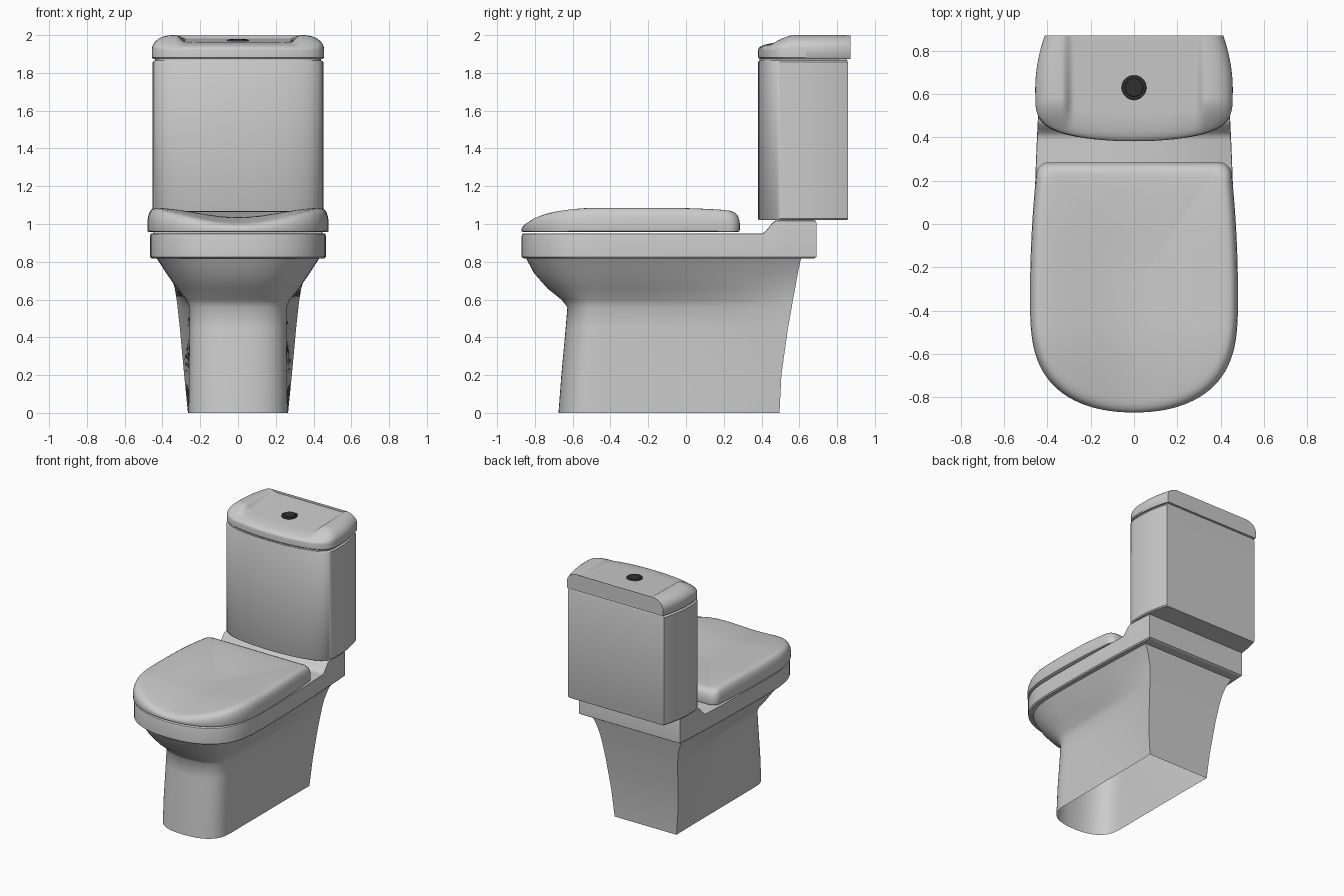
import bpy, bmesh
from math import sin, cos, pi, radians, sqrt

if "Cube" in bpy.data.objects:
    bpy.data.objects.remove(bpy.data.objects["Cube"])


def clamp(t):
    return max(0.0, min(1.0, t))


def smooth(t):
    t = clamp(t)
    return t * t * (3 - 2 * t)


def outline(w, wb, yf, yb, ys, px=2.2, py=3.2, r=0.0, k=2.0, ns=24, nf=24):
    """Symmetric D shape: flat back, slightly tapered sides, superellipse front."""
    half = [(wb - r + r * sin(a), yb - r + r * cos(a))
            for a in [i * pi / 12 for i in range(7)]] if r else [(wb, yb)]
    for i in range(1, ns):
        t = 1 - i / ns
        half.append((w + (wb - w) * t ** k, ys + (yb - r - ys) * t))
    for i in range(nf):
        a = i / nf * pi / 2
        half.append((w * cos(a) ** (2 / px), ys - (ys - yf) * sin(a) ** (2 / py)))
    return half + [(0, yf)] + [(-x, y) for x, y in reversed(half)]


def scaled(pts, s, cy):
    return [(x * s, cy + (y - cy) * s) for x, y in pts]


def ring(pts, z):
    """Lift a 2D outline to a height, which may be a function of x and y."""
    return [(x, y, z(x, y) if callable(z) else z) for x, y in pts]


def loft(name, rings, angle=40, caps=True):
    """Skin the rings and close the ends with strips running left to right."""
    bm = bmesh.new()
    loops = [[bm.verts.new(c) for c in r] for r in rings]
    n = len(loops[0])
    for a, b in zip(loops, loops[1:]):
        for i in range(n):
            j = (i + 1) % n
            bm.faces.new((a[i], a[j], b[j], b[i]))
    for lp in (loops[0], loops[-1]) if caps else ():
        for i in range(n // 2):
            q = [lp[i], lp[i + 1], lp[n - 2 - i], lp[n - 1 - i]]
            bm.faces.new(list(dict.fromkeys(q)))
    bmesh.ops.recalc_face_normals(bm, faces=bm.faces[:])
    me = bpy.data.meshes.new(name)
    bm.to_mesh(me)
    bm.free()
    ob = bpy.data.objects.new(name, me)
    bpy.context.collection.objects.link(ob)
    finish(ob, angle)
    return ob


def finish(ob, angle=40):
    bpy.ops.object.select_all(action='DESELECT')
    ob.select_set(True)
    bpy.context.view_layer.objects.active = ob
    bpy.ops.object.shade_smooth_by_angle(angle=radians(angle))


# Pedestal: hollow shell, straight column in front, flaring into the bowl and wide back
sections = [  # z, side half width, back half width, front y, back y, front curve start, flare
    (0.00, .262, .265, -.675, .495, -.45, 5),
    (0.20, .260, .285, -.660, .505, -.45, 4),
    (0.45, .257, .308, -.637, .540, -.43, 2.6),
    (0.56, .257, .320, -.628, .560, -.42, 2.0),
    (0.60, .275, .325, -.660, .566, -.40, 1.8),
    (0.66, .325, .335, -.735, .578, -.36, 1.5),
    (0.74, .380, .360, -.805, .592, -.35, 1.4),
    (0.825, .435, .405, -.850, .610, -.35, 1.4),
]
loft("pedestal", [ring(outline(w, wb, yf, yb, ys, 2.3, 2.9, k=k), z)
                  for z, w, wb, yf, yb, ys, k in sections], 50, caps=False)


# Bowl rim with the raised deck that carries the cistern
def deck(x, y):
    return 0.95 + 0.07 * smooth((y - 0.40) / 0.08)


rim = outline(.465, .432, -.87, .69, -.35, ns=60)
loft("bowl_rim", [
    ring(scaled(rim, .985, -.09), .818),
    ring(rim, .826),
    ring(rim, lambda x, y: deck(x, y) - .014),
    ring(scaled(rim, .996, -.09), lambda x, y: deck(x, y) - .004),
    ring(scaled(rim, .985, -.09), deck),
])


# Seat lid: soft edge, top dished across its width and falling towards both ends
def lid_top(x, y):
    return (1.086 - .05 * cos(pi / 2 * min(1, abs(x) / .46)) ** 2
            - .035 * max(0, (-.5 - y) / .36) ** 1.5
            - .015 * max(0, (y + .1) / .38) ** 2)


def lid_height(h):
    return lambda x, y: .958 + (lid_top(x, y) - .958) * h


seat = outline(.48, .452, -.87, .285, -.33, r=.06)
profile = [(.985, 0), (.997, .03), (1, .1), (1, .4), (.993, .62), (.978, .8),
           (.955, .93), (.925, .985), (.89, 1), (.8, 1), (.7, 1), (.6, 1), (.5, 1),
           (.4, 1), (.3, 1), (.2, 1), (.1, 1), (.03, 1)]
loft("seat_lid", [ring(scaled(seat, s, -.3), lid_height(h)) for s, h in profile])

# Cistern body with a bowed front and a narrow neck under its lid
tank = outline(.452, .41, .382, .857, .60, 2, 4.2)
loft("cistern", [ring(scaled(tank, s, .62), z) for s, z in
                 [(.985, 1.02), (1, 1.028), (1, 1.857), (.985, 1.865), (.975, 1.866), (.975, 1.88)]])


# Cistern lid: rounded shoulders with a tray open to the front
def tray(x, y):
    crest = 2.0 - .05 * clamp((.57 - y) / .15) ** 1.5
    floor = 1.96 + .022 * clamp((y - .45) / .4)
    return floor + (crest - floor) * smooth((abs(x) - .28) / .05)


def shoulder(s):
    q = clamp((1 - s) / .27)
    f = sqrt(1 - (1 - q) ** 2.4)
    return lambda x, y: 1.922 + (tray(x, y) - 1.922) * f


cover = outline(.456, .412, .382, .87, .62, 2, 4.2, nf=36)
steps = [1, .997, .99, .98, .965, .945, .92, .89, .86, .83, .80]
steps += [.78 - .02 * i for i in range(12)] + [.5, .4, .3, .2, .1, .03]
loft("cistern_lid", [ring(scaled(cover, .985, .87), 1.874), ring(cover, 1.882)]
     + [ring(scaled(cover, s, .87), shoulder(s)) for s in steps])

# Flush button: dark collar and push cap
dark = bpy.data.materials.new("dark")
dark.diffuse_color = (.03, .03, .03, 1)
dark.use_nodes = True
dark.node_tree.nodes["Principled BSDF"].inputs["Base Color"].default_value = dark.diffuse_color
for name, r, top in (("button_collar", .057, 1.976), ("flush_button", .042, 1.98)):
    bpy.ops.mesh.primitive_cylinder_add(vertices=40, radius=r, depth=.03,
                                        location=(0, .63, top - .015))
    ob = bpy.context.object
    ob.name = name
    ob.data.materials.append(dark)
    bev = ob.modifiers.new("bevel", 'BEVEL')
    bev.width, bev.segments = .004, 2
    finish(ob)
